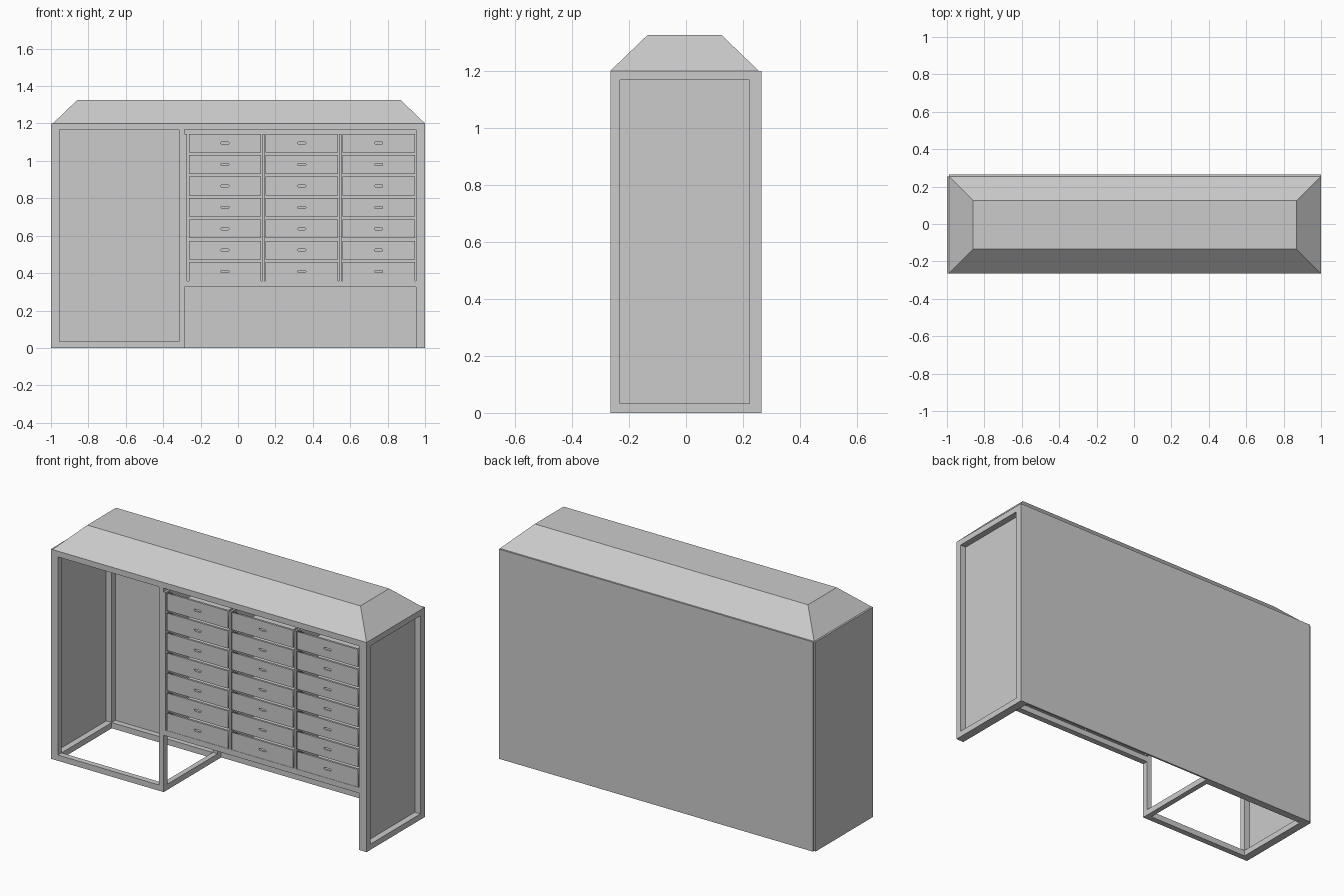
import bpy, bmesh, math

cube = bpy.data.objects.get("Cube")
if cube:
    bpy.data.objects.remove(cube, do_unlink=True)

grey = bpy.data.materials.new("plain_grey")
grey.use_nodes = True
grey.diffuse_color = (0.6, 0.6, 0.6, 1)
grey.node_tree.nodes["Principled BSDF"].inputs["Base Color"].default_value = (0.6, 0.6, 0.6, 1)


def add_object(name, mesh, location=(0, 0, 0)):
    obj = bpy.data.objects.new(name, mesh)
    obj.location = location
    bpy.context.collection.objects.link(obj)
    return obj


def add_box(bm, x, y, z):
    """Box between the (low, high) pairs x, y and z."""
    made = bmesh.ops.create_cube(bm, size=1)["verts"]
    for v in made:
        v.co = [a + (b - a) * (c + 0.5) for (a, b), c in zip((x, y, z), v.co)]
    return made


def mesh_from(name, bm):
    mesh = bpy.data.meshes.new(name)
    bm.to_mesh(mesh)
    bm.free()
    mesh.materials.append(grey)
    return mesh


def box(name, x, y, z):
    bm = bmesh.new()
    add_box(bm, x, y, z)
    return add_object(name, mesh_from(name, bm))


# Main dimensions
FRONT, BACK, TOP, BAR = -0.265, 0.255, 1.2, 0.033
depth, full = (FRONT, BACK), (0, TOP)
front_y, back_y = (FRONT, FRONT + BAR), (BACK - BAR, BACK)
low_z, top_z = (0, BAR), (TOP - BAR, TOP)
left_x, mid_x, right_x = (-0.99, -0.955), (-0.315, -0.285), (0.964, 1.0)
between_y = (FRONT + BAR, BACK - BAR)

# Posts and rails running front to back
for side, x in (("right", left_x), ("middle", mid_x), ("left", right_x)):
    box(f"front_post_{side}", x, front_y, full)
    box(f"back_post_{side}", x, back_y, full)
    box(f"bottom_rail_{side}", x, between_y, low_z)
    box(f"top_rail_{side}", x, between_y, top_z)

# Rails running along the length
for end, y in (("front", front_y), ("back", back_y)):
    box(f"{end}_top_rail_bay", (left_x[1], mid_x[0]), y, top_z)
    box(f"{end}_bottom_rail_bay", (left_x[1], mid_x[0]), y, low_z)
    box(f"{end}_top_rail_drawers", (mid_x[1], 0.952), y, top_z)
    box(f"{end}_lower_rail_drawers", (mid_x[1], 0.952), y, (0.325, 0.357))

# Cladding
box("right_panel", (-1, -0.99), depth, full)
box("left_panel", (0.952, 0.964), depth, full)
box("back_panel", (-0.99, 1.0), (BACK, 0.265), full)

# Roof with four sloping sides
bm = bmesh.new()
for v in add_box(bm, (-0.99, 1.0), depth, (TOP, 1.325)):
    if v.co.z > TOP + 0.01:
        v.co.x -= math.copysign(0.13, v.co.x)
        v.co.y -= math.copysign(0.13, v.co.y)
add_object("roof", mesh_from("roof", bm))

# Partitions beside the drawer columns
PITCH_X, PITCH_Z, WIDTH, HEIGHT = 0.411, 0.1145, 0.386, 0.1
for i, x in enumerate((mid_x[1], 0.130, 0.541)):
    box(f"drawer_partition_{i + 1}", (x, x + 0.012), (FRONT, BACK - BAR), (0.357, 1.145))

# Drawer front with a rounded finger slot
curve = bpy.data.curves.new("drawer_front", "CURVE")
curve.dimensions, curve.fill_mode, curve.extrude = "2D", "BOTH", 0.006
w, h = WIDTH / 2, HEIGHT / 2
outline = [(-w, -h), (w, -h), (w, h), (-w, h)]
slot = []
for i in range(12):
    a = math.radians(15 + i * 30)
    slot.append((0.006 * math.cos(a) + math.copysign(0.016, math.cos(a)), 0.006 * math.sin(a)))
for points in (outline, slot):
    spline = curve.splines.new("POLY")
    spline.points.add(len(points) - 1)
    spline.use_cyclic_u = True
    for p, (x, y) in zip(spline.points, points):
        p.co = (x, y, 0, 1)
helper = add_object("drawer_front_helper", curve)
bpy.context.view_layer.update()
flat = bpy.data.meshes.new_from_object(helper.evaluated_get(bpy.context.evaluated_depsgraph_get()))
bpy.data.objects.remove(helper, do_unlink=True)

# Open drawer tray joined to the front
bm = bmesh.new()
bm.from_mesh(flat)
for v in bm.verts:
    v.co = (v.co.x, 0.006 - v.co.z, v.co.y)
bmesh.ops.reverse_faces(bm, faces=bm.faces)
bmesh.ops.recalc_face_normals(bm, faces=bm.faces)
tray_y, wall = (0.012, 0.46), 0.008
for x in ((-w, -w + wall), (w - wall, w)):
    add_box(bm, x, tray_y, (-h, h))
add_box(bm, (-w, w), (tray_y[1], tray_y[1] + wall), (-h, h))
add_box(bm, (-w, w), tray_y, (-h, -h + wall))
drawer = mesh_from("drawer", bm)

# Three columns of seven drawers
for col in range(3):
    for row in range(7):
        add_object(f"drawer_{col + 1}_{row + 1}", drawer,
                   (-0.07 + col * PITCH_X, FRONT, 1.145 - h - row * PITCH_Z))
